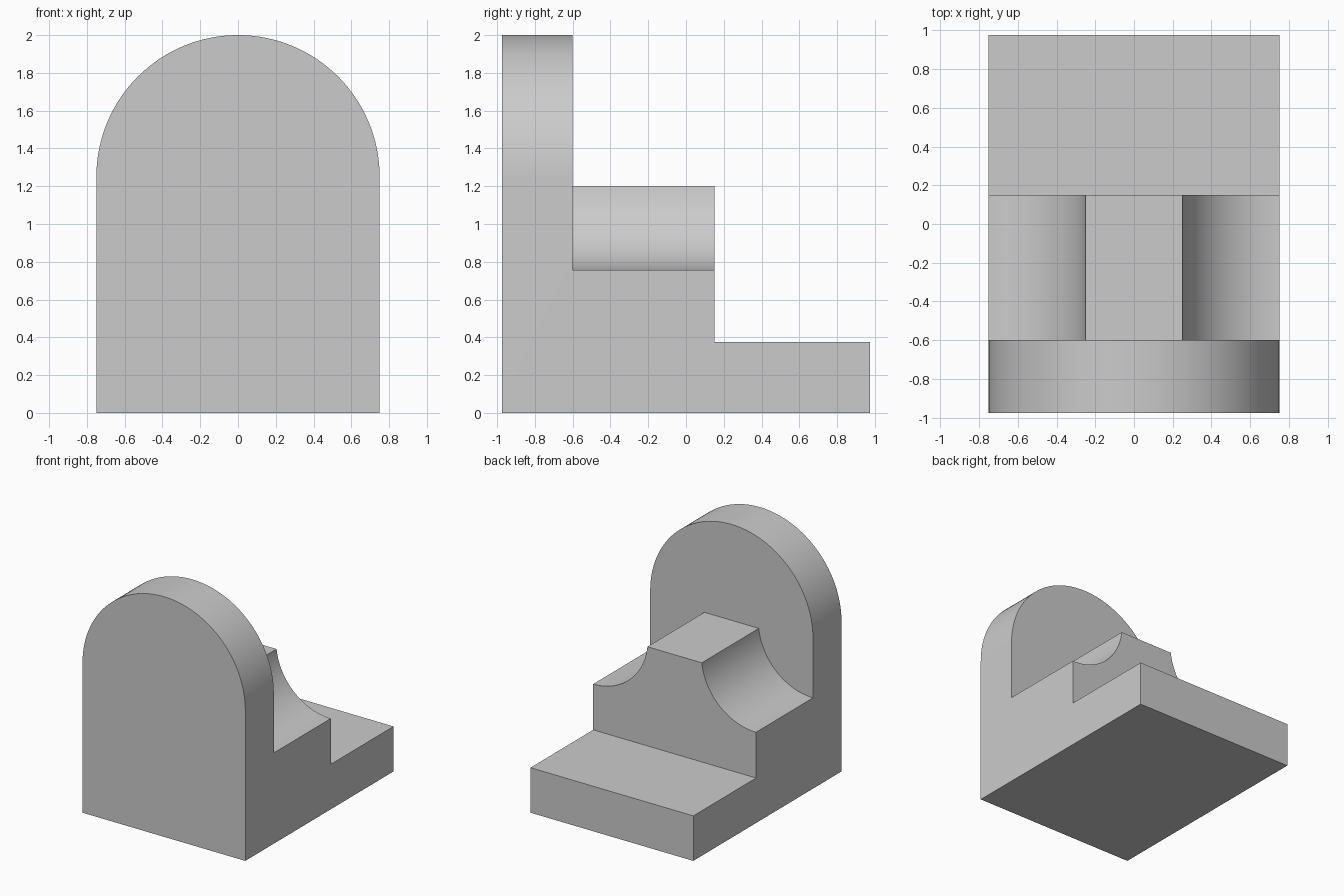
import bpy
import bmesh
from math import cos, sin, asin, pi, radians

if "Cube" in bpy.data.objects:
    bpy.data.objects.remove(bpy.data.objects["Cube"], do_unlink=True)

HALF = 0.75                       # half width of the block
YS = [-0.975, -0.6, 0.15, 0.975]  # front, two step faces, back
SEGMENTS = 64


def arc(cx, cz, r, start, end, n):
    return [(cx + r * cos(start + (end - start) * i / n),
             cz + r * sin(start + (end - start) * i / n)) for i in range(n + 1)]


# Upper outlines of the three sections, each running from -x to +x
arch = arc(0, 1.25, HALF, pi, 0, SEGMENTS)
radius, centre_z, ridge_z = 0.503, 1.259, 1.201
lip = pi + asin((centre_z - ridge_z) / radius)
cove = arc(HALF, centre_z, radius, lip, 1.5 * pi, SEGMENTS // 2)
ridge = [(-x, z) for x, z in reversed(cove)] + cove
step = [(-HALF, 0.375), (HALF, 0.375)]
outlines = [arch, ridge, step]

bm = bmesh.new()


def face(points):
    bm.faces.new([bm.verts.new(p) for p in points])


def at(outline, y):
    return [(x, y, z) for x, z in outline]


# Upper surface of each section
for outline, y0, y1 in zip(outlines, YS, YS[1:]):
    for (ax, az), (bx, bz) in zip(outline, outline[1:]):
        face([(ax, y0, az), (bx, y0, bz), (bx, y1, bz), (ax, y1, az)])

# Upright faces: front, the two steps and the back
floor = [(-HALF, 0), (HALF, 0)]
levels = [floor] + outlines + [floor]
for y, a, b in zip(YS, [arch, arch, ridge, step], [floor, ridge, step, floor]):
    face(at(a, y) + at(b, y)[::-1])

# Stepped side walls and underside
for side, end in ((-HALF, 0), (HALF, -1)):
    wall = [(side, YS[0], 0)]
    for outline, y0, y1 in zip(outlines, YS, YS[1:]):
        z = outline[end][1]
        wall += [(side, y0, z), (side, y1, z)]
    face(wall + [(side, YS[-1], 0)])
face([(x, y, 0) for x, y in ((-HALF, YS[0]), (HALF, YS[0]),
                             (HALF, YS[-1]), (-HALF, YS[-1]))])

bmesh.ops.remove_doubles(bm, verts=bm.verts, dist=0.0001)
bmesh.ops.recalc_face_normals(bm, faces=bm.faces)

mesh = bpy.data.meshes.new("stepped_block")
bm.to_mesh(mesh)
bm.free()
block = bpy.data.objects.new("stepped_block", mesh)
bpy.context.collection.objects.link(block)

# Plain grey finish
grey = bpy.data.materials.new("plain_grey")
grey.use_nodes = True
colour = (0.6, 0.6, 0.6, 1)
grey.diffuse_color = colour
grey.node_tree.nodes["Principled BSDF"].inputs["Base Color"].default_value = colour
mesh.materials.append(grey)

# Smooth the curves, keep the edges crisp
bpy.ops.object.select_all(action="DESELECT")
block.select_set(True)
bpy.context.view_layer.objects.active = block
bpy.ops.object.shade_smooth_by_angle(angle=radians(30))
